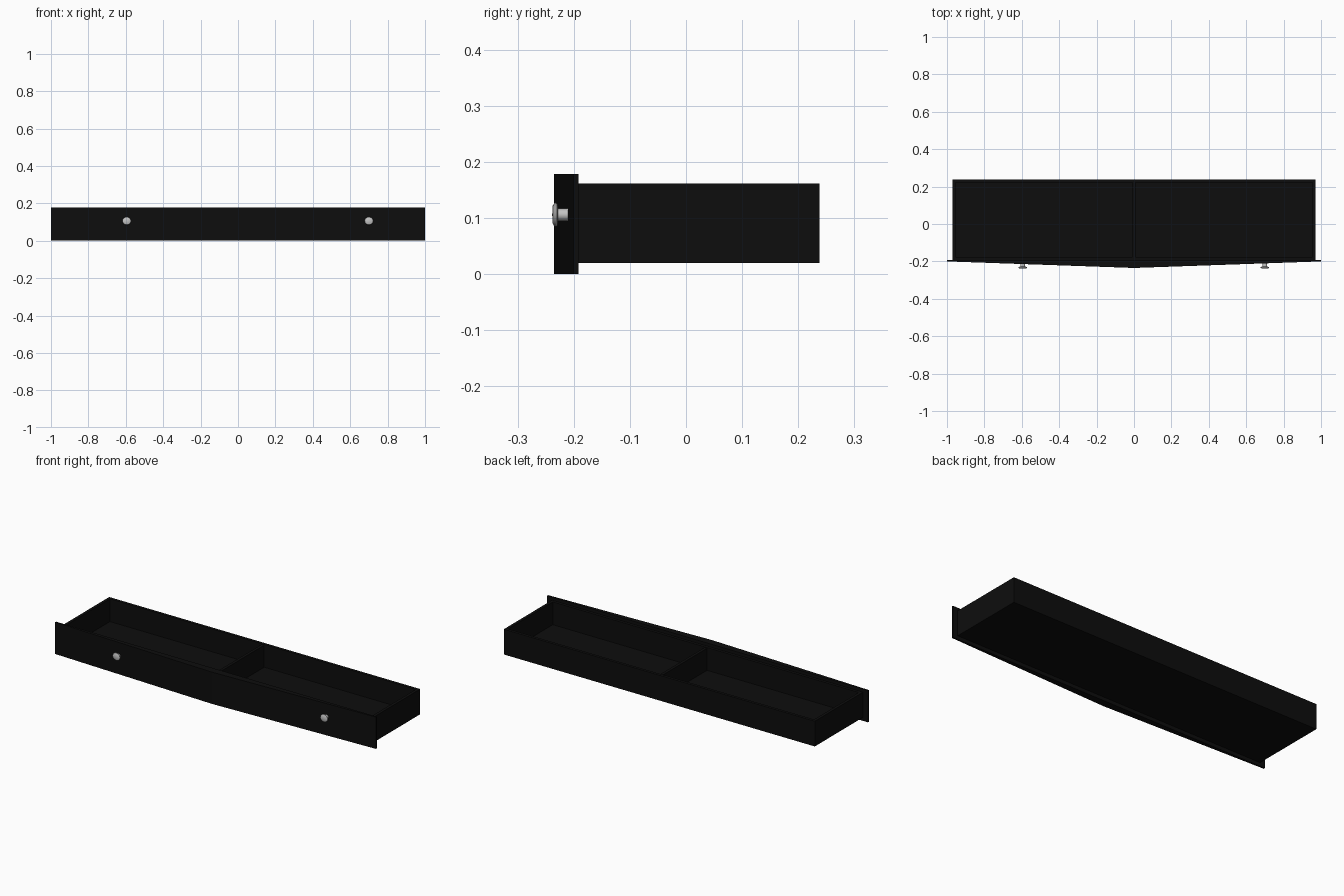
import bpy, bmesh, math

cube = bpy.data.objects.get("Cube")
if cube:
    bpy.data.objects.remove(cube, do_unlink=True)


def material(name, rgb):
    m = bpy.data.materials.new(name)
    m.use_nodes = True
    m.diffuse_color = (*rgb, 1)
    bsdf = m.node_tree.nodes["Principled BSDF"]
    bsdf.inputs["Base Color"].default_value = (*rgb, 1)
    bsdf.inputs["Roughness"].default_value = 0.6
    return m


BLACK = material("black wood", (0.004, 0.004, 0.004))
METAL = material("light grey metal", (0.55, 0.55, 0.55))


def finish(name, bm, mat):
    bmesh.ops.recalc_face_normals(bm, faces=bm.faces[:])
    mesh = bpy.data.meshes.new(name)
    bm.to_mesh(mesh)
    bm.free()
    mesh.materials.append(mat)
    ob = bpy.data.objects.new(name, mesh)
    bpy.context.collection.objects.link(ob)
    return ob


def prism(name, outline, z0, z1, mat=BLACK):
    """Extrude a plan outline from z0 up to z1."""
    bm = bmesh.new()
    face = bm.faces.new([bm.verts.new((x, y, z0)) for x, y in outline])
    up = bmesh.ops.extrude_face_region(bm, geom=[face])["geom"]
    for v in up:
        if isinstance(v, bmesh.types.BMVert):
            v.co.z = z1
    return finish(name, bm, mat)


def board(name, x0, x1, y0, y1, z0, z1):
    return prism(name, [(x0, y0), (x1, y0), (x1, y1), (x0, y1)], z0, z1)


# Drawer tray
W, T = 0.97, 0.016            # half width, board thickness
Y0, Y1 = -0.192, 0.238        # tray front and back
Z0, Z1 = 0.02, 0.162          # tray bottom and top
FLOOR = Z0 + 0.014
board("floor", -W, W, Y0, Y1, Z0, FLOOR)
board("right_wall", -W, -W + T, Y0, Y1, FLOOR, Z1)
board("left_wall", W - T, W, Y0, Y1, FLOOR, Z1)
board("back_wall", -W + T, W - T, Y1 - T, Y1, FLOOR, Z1)
board("inner_front_wall", -W + T, W - T, Y0, Y0 + T, FLOOR, Z1)
board("divider", -T / 2, T / 2, Y0 + T, Y1 - T, FLOOR, Z1 - 0.004)

# Front panel, bowed to a shallow point in the middle
prism("front_panel", [(-1, Y0), (-1, -0.2), (0, -0.235), (1, -0.2), (1, Y0)], 0, 0.179)

# Knobs: a turned profile of (radius, y), from the panel out to the cap
PROFILE = [(0.011, -0.203), (0.011, -0.228), (0.019, -0.229), (0.0215, -0.232),
           (0.0205, -0.235), (0.016, -0.2375), (0.0, -0.2385)]
SIDES = 24


def knob(name, cx, cz=0.106):
    bm = bmesh.new()
    pts = [bm.verts.new((r, y, 0)) for r, y in PROFILE]
    edges = [bm.edges.new(p) for p in zip(pts, pts[1:])]
    bmesh.ops.spin(bm, geom=pts + edges, cent=(0, 0, 0), axis=(0, 1, 0),
                   angle=math.tau, steps=SIDES)
    bmesh.ops.remove_doubles(bm, verts=bm.verts[:], dist=0.0001)
    for v in bm.verts:
        v.co.x *= 1.1
    ob = finish(name, bm, METAL)
    ob.location = (cx, 0, cz)
    bpy.ops.object.select_all(action="DESELECT")
    ob.select_set(True)
    bpy.context.view_layer.objects.active = ob
    bpy.ops.object.shade_smooth_by_angle(angle=math.radians(35))


knob("right_knob", -0.595)
knob("left_knob", 0.70)
